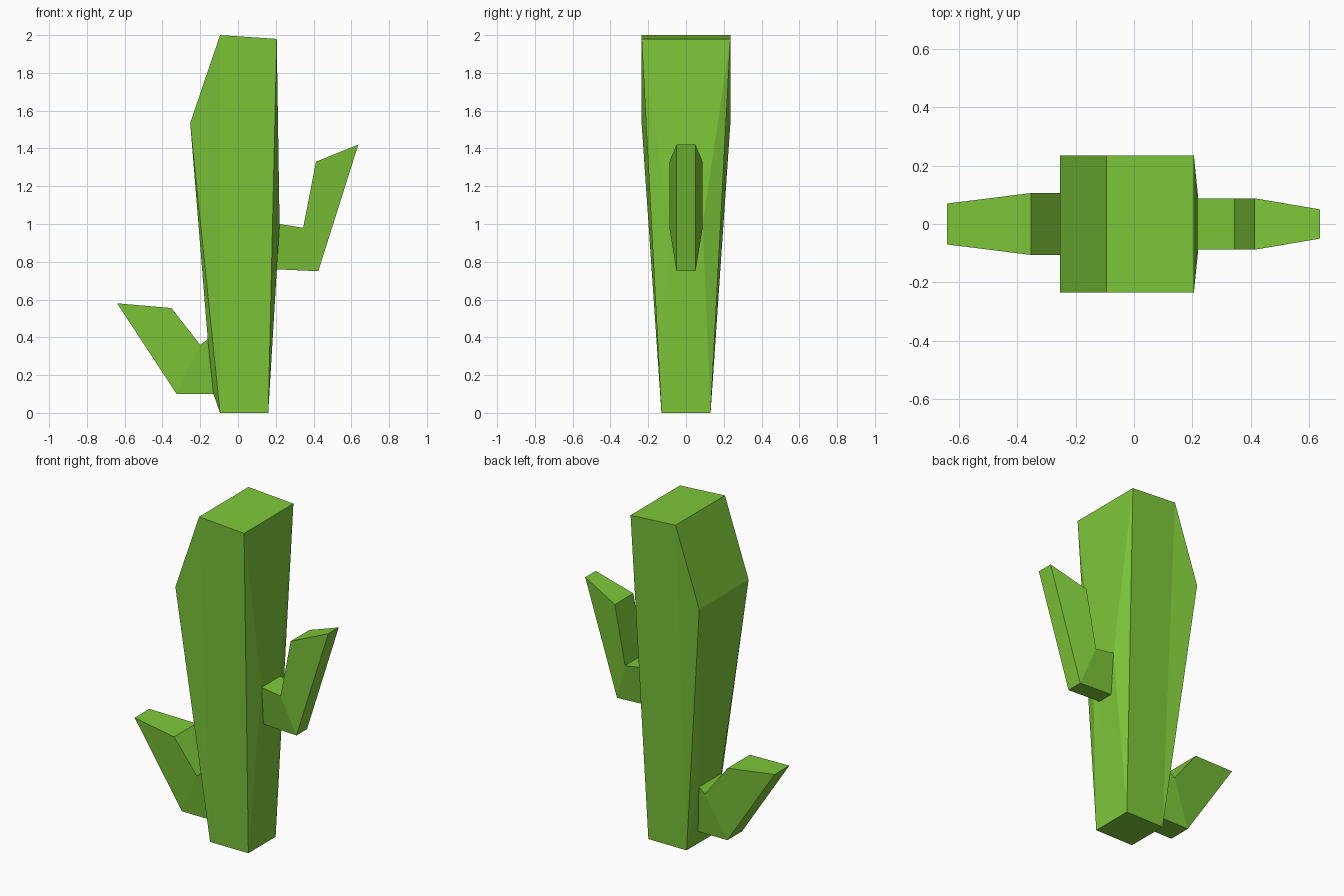
import bpy, bmesh

if "Cube" in bpy.data.objects:
    bpy.data.objects.remove(bpy.data.objects["Cube"])

green = bpy.data.materials.new("cactus green")
green.diffuse_color = (0.209, 0.578, 0.042, 1)
green.use_nodes = True
green.node_tree.nodes["Principled BSDF"].inputs["Base Color"].default_value = green.diffuse_color

bm = bmesh.new()


def pair(x, z, half):
    """Front and back vertex mirrored across y = 0."""
    return [bm.verts.new((x, s * half, z)) for s in (-1, 1)]


def bridge(a, b):
    """Quad spanning two mirrored pairs."""
    bm.faces.new((a[0], a[1], b[1], b[0]))


# Trunk: mirrored corner pairs around the front outline
base_l = pair(-0.095, 0, 0.13)
base_r = pair(0.16, 0, 0.13)
top_r = pair(0.205, 1.98, 0.235)
top_l = pair(-0.095, 2.0, 0.235)
shoulder = pair(-0.253, 1.535, 0.235)

bridge(base_l, base_r)
bridge(top_r, top_l)
bridge(top_l, shoulder)
for s in (0, 1):
    bm.faces.new((base_l[s], base_r[s], top_r[s], top_l[s]))
    bm.faces.new((base_l[s], top_l[s], shoulder[s]))


def arm(top, base, inner, outer, inner_half, outer_half):
    """Bent arm growing out of the trunk side between pairs top and base."""
    ins = [pair(x, z, inner_half) for x, z in inner]
    outs = [pair(x, z, outer_half) for x, z in outer]
    # Trunk side around the arm root
    bridge(top, ins[0])
    bridge(outs[0], base)
    for s in (0, 1):
        bm.faces.new((top[s], base[s], ins[0][s]))
        bm.faces.new((ins[0][s], base[s], outs[0][s]))
    # Arm segments and tip
    for i in (0, 1):
        bridge(ins[i], ins[i + 1])
        bridge(outs[i], outs[i + 1])
        for s in (0, 1):
            bm.faces.new((ins[i][s], ins[i + 1][s], outs[i + 1][s], outs[i][s]))
    bridge(ins[2], outs[2])


# Right arm, then left arm
arm(top_r, base_r,
    [(0.22, 1.0), (0.345, 0.98), (0.413, 1.33)],
    [(0.205, 0.76), (0.425, 0.75), (0.637, 1.42)], 0.088, 0.05)
arm(shoulder, base_l,
    [(-0.16, 0.39), (-0.20, 0.36), (-0.352, 0.555)],
    [(-0.13, 0.10), (-0.325, 0.10), (-0.64, 0.58)], 0.106, 0.07)

bmesh.ops.recalc_face_normals(bm, faces=bm.faces[:])
mesh = bpy.data.meshes.new("cactus")
bm.to_mesh(mesh)
bm.free()
mesh.materials.append(green)
bpy.context.collection.objects.link(bpy.data.objects.new("cactus", mesh))
